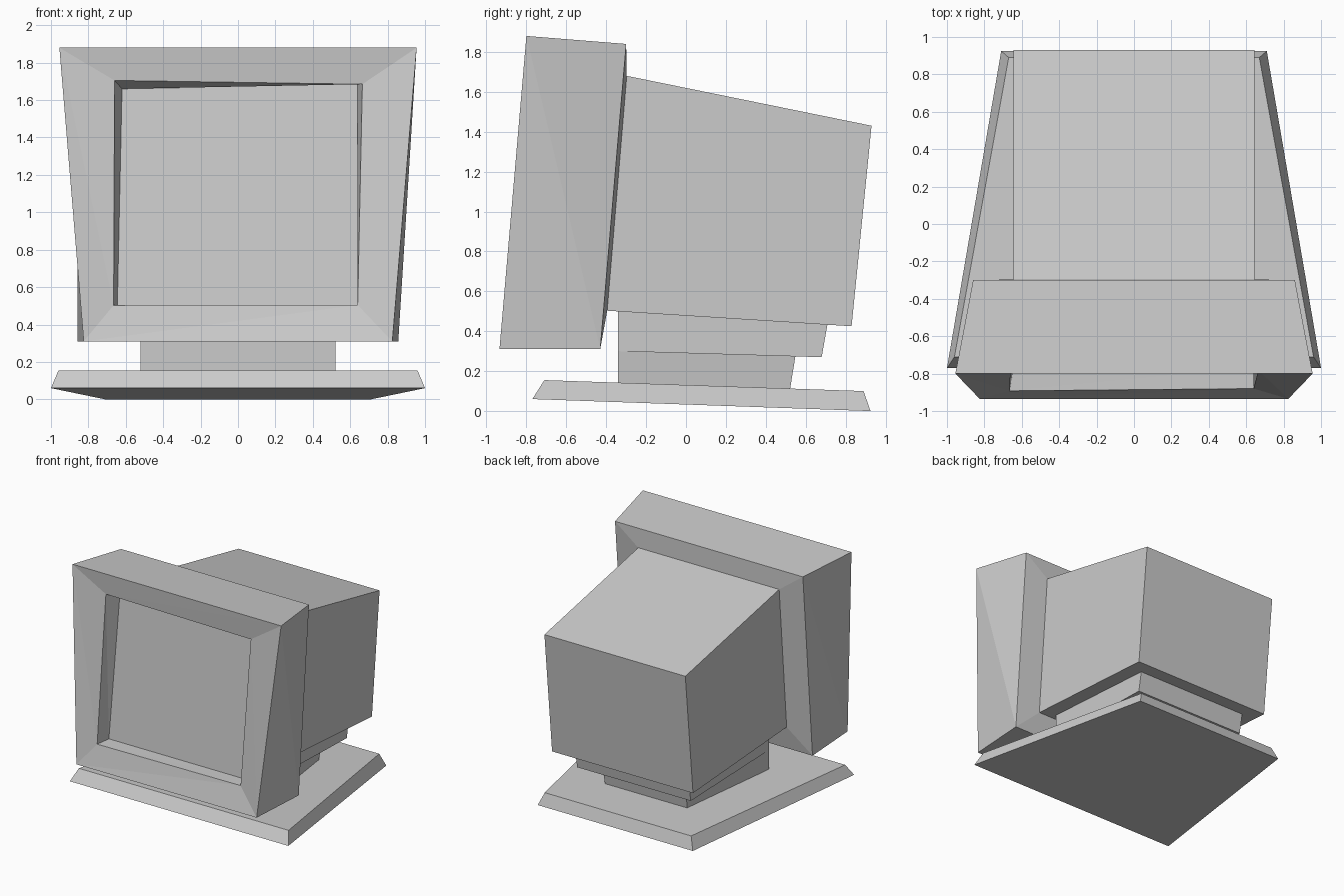
import bpy
import bmesh

if "Cube" in bpy.data.objects:
    bpy.data.objects.remove(bpy.data.objects["Cube"])


def loft(name, rings, split=()):
    """Closed flat-shaded shell through four-cornered rings; spans in split are cut into triangles."""
    bm = bmesh.new()
    loops = [[bm.verts.new(p) for p in ring] for ring in rings]
    for k, (a, b) in enumerate(zip(loops, loops[1:])):
        for i in range(4):
            j = (i + 1) % 4
            if k in split:
                bm.faces.new((a[i], a[j], b[i]))
                bm.faces.new((a[j], b[j], b[i]))
            else:
                bm.faces.new((a[i], a[j], b[j], b[i]))
    bm.faces.new(loops[0])
    bm.faces.new(loops[-1])
    bmesh.ops.recalc_face_normals(bm, faces=bm.faces[:])
    mesh = bpy.data.meshes.new(name)
    bm.to_mesh(mesh)
    bm.free()
    obj = bpy.data.objects.new(name, mesh)
    bpy.context.collection.objects.link(obj)
    return obj


def upright(top, bottom):
    """Ring facing front; top and bottom are (half width, y, z)."""
    (wt, yt, zt), (wb, yb, zb) = top, bottom
    return [(-wt, yt, zt), (-wb, yb, zb), (wb, yb, zb), (wt, yt, zt)]


def level(front, back):
    """Ring facing up; front and back are (half width, y, z)."""
    return upright(front, back)


# Monitor: recessed screen, sloped bezel, outer frame and rear housing
screen = [(-0.62, -0.66, 1.66), (-0.645, -0.767, 0.505),
          (0.64, -0.767, 0.505), (0.64, -0.66, 1.685)]
opening = [(-0.66, -0.785, 1.705), (-0.665, -0.892, 0.503),
           (0.64, -0.88, 0.505), (0.665, -0.782, 1.685)]
loft("monitor_housing", [
    screen,
    opening,
    upright((0.955, -0.80, 1.88), (0.825, -0.935, 0.31)),
    upright((0.86, -0.30, 1.84), (0.857, -0.43, 0.31)),
    upright((0.645, -0.297, 1.68), (0.645, -0.395, 0.503)),
    upright((0.645, 0.93, 1.43), (0.645, 0.83, 0.425)),
], split=(0, 1, 2))

# Upper swivel block, seated into the underside of the housing
loft("swivel_block", [
    level((0.52, -0.34, 0.30), (0.52, 0.68, 0.27)),
    level((0.52, -0.34, 0.51), (0.52, 0.71, 0.44)),
])

# Lower neck, narrowing toward the back
loft("stand_neck", [
    level((0.52, -0.34, 0.13), (0.375, 0.52, 0.10)),
    level((0.52, -0.34, 0.305), (0.385, 0.55, 0.285)),
])

# Tapered, tilted foot plate
loft("stand_base", [
    level((1.0, -0.77, 0.06), (0.71, 0.925, 0.0)),
    level((0.96, -0.71, 0.155), (0.67, 0.89, 0.10)),
])
